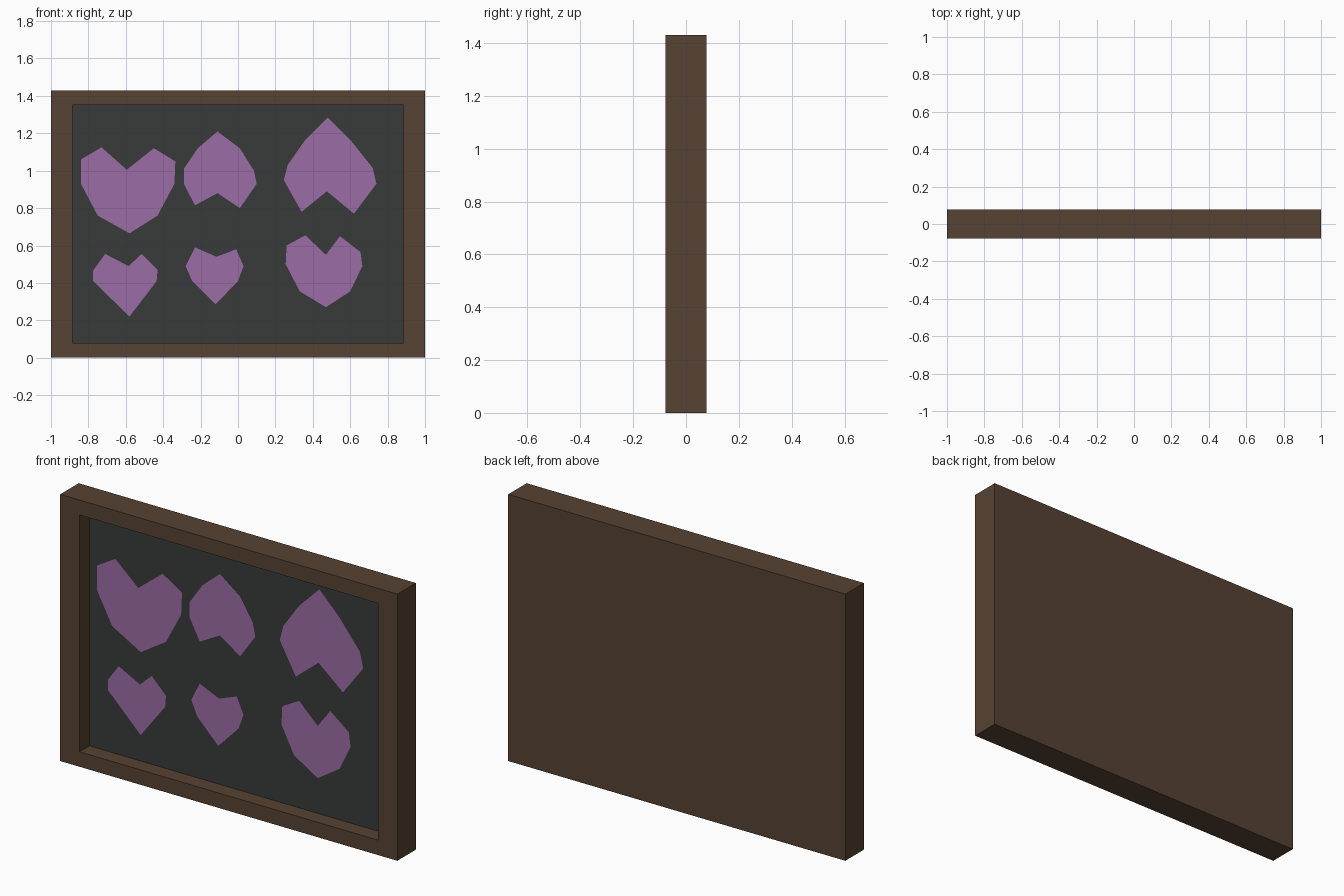
import bpy, bmesh
from mathutils import Vector

if "Cube" in bpy.data.objects:
    bpy.data.objects.remove(bpy.data.objects["Cube"])

W, H, D = 2.0, 1.43, 0.156          # outer size
IN_X, IN_Z0, IN_Z1 = 0.885, 0.08, 1.35   # opening
PANEL_Y = 0.006


def material(name, rgb):
    m = bpy.data.materials.new(name)
    m.diffuse_color = (*rgb, 1)
    m.use_nodes = True
    m.node_tree.nodes["Principled BSDF"].inputs["Base Color"].default_value = m.diffuse_color
    return m


def add_object(name, bm, mat):
    me = bpy.data.meshes.new(name)
    bm.to_mesh(me)
    bm.free()
    ob = bpy.data.objects.new(name, me)
    me.materials.append(mat)
    bpy.context.collection.objects.link(ob)
    return ob


def flat_shape(name, points, y, mat):
    """Flat polygon facing the front, outlined by (x, z) points."""
    bm = bmesh.new()
    face = bm.faces.new([bm.verts.new((x, y, z)) for x, z in points])
    face.normal_update()
    if face.normal.y > 0:
        face.normal_flip()
    bmesh.ops.triangulate(bm, faces=[face])
    return add_object(name, bm, mat)


wood = material("brown_wood", (0.095, 0.055, 0.033))
slate = material("dark_slate", (0.04, 0.043, 0.043))
purple = material("purple", (0.33, 0.15, 0.38))

# Frame: box with its front face inset and pushed back to form the recess
bm = bmesh.new()
bmesh.ops.create_cube(bm, size=1)
for v in bm.verts:
    v.co = Vector((v.co.x * W, v.co.y * D, (v.co.z + 0.5) * H))
front = min(bm.faces, key=lambda f: f.calc_center_median().y)
bmesh.ops.inset_individual(bm, faces=[front], thickness=0.08)
for v in front.verts:
    v.co.x = IN_X if v.co.x > 0 else -IN_X
    v.co.z = IN_Z1 if v.co.z > H / 2 else IN_Z0
floor = bmesh.ops.extrude_discrete_faces(bm, faces=[front])["faces"][0]
for v in floor.verts:
    v.co.y = PANEL_Y
bmesh.ops.delete(bm, geom=[floor], context="FACES_ONLY")
add_object("frame", bm, wood)

# Backing panel at the bottom of the recess
flat_shape("backing_panel", [(-IN_X, IN_Z0), (IN_X, IN_Z0),
                             (IN_X, IN_Z1), (-IN_X, IN_Z1)], PANEL_Y, slate)

# Hand-cut heart outlines, upper row then lower row
hearts = {
    "heart_upper_left": [(-.84, 1.06), (-.73, 1.125), (-.595, 1.005), (-.45, 1.12), (-.335, 1.05),
                         (-.34, .93), (-.43, .76), (-.58, .665), (-.75, .76), (-.84, .93)],
    "heart_upper_middle": [(-.11, 1.21), (.01, 1.12), (.085, 1.0), (.10, .93), (.01, .80),
                           (-.11, .88), (-.23, .815), (-.29, .93), (-.29, 1.01), (-.215, 1.12)],
    "heart_upper_right": [(.48, 1.285), (.60, 1.165), (.72, 1.015), (.74, .93), (.62, .77),
                          (.475, .89), (.34, .78), (.245, .95), (.265, 1.03), (.36, 1.165)],
    "heart_lower_left": [(-.775, .465), (-.71, .555), (-.585, .49), (-.515, .555),
                         (-.43, .47), (-.435, .41), (-.58, .22), (-.775, .41)],
    "heart_lower_middle": [(-.23, .59), (-.115, .54), (-.01, .58), (.03, .49),
                           (.0, .41), (-.12, .285), (-.245, .41), (-.28, .49)],
    "heart_lower_right": [(.26, .60), (.36, .655), (.47, .55), (.545, .65), (.655, .565),
                          (.665, .49), (.60, .355), (.47, .27), (.33, .355), (.255, .50)],
}
for name, outline in hearts.items():
    flat_shape(name, outline, PANEL_Y - 0.002, purple)
